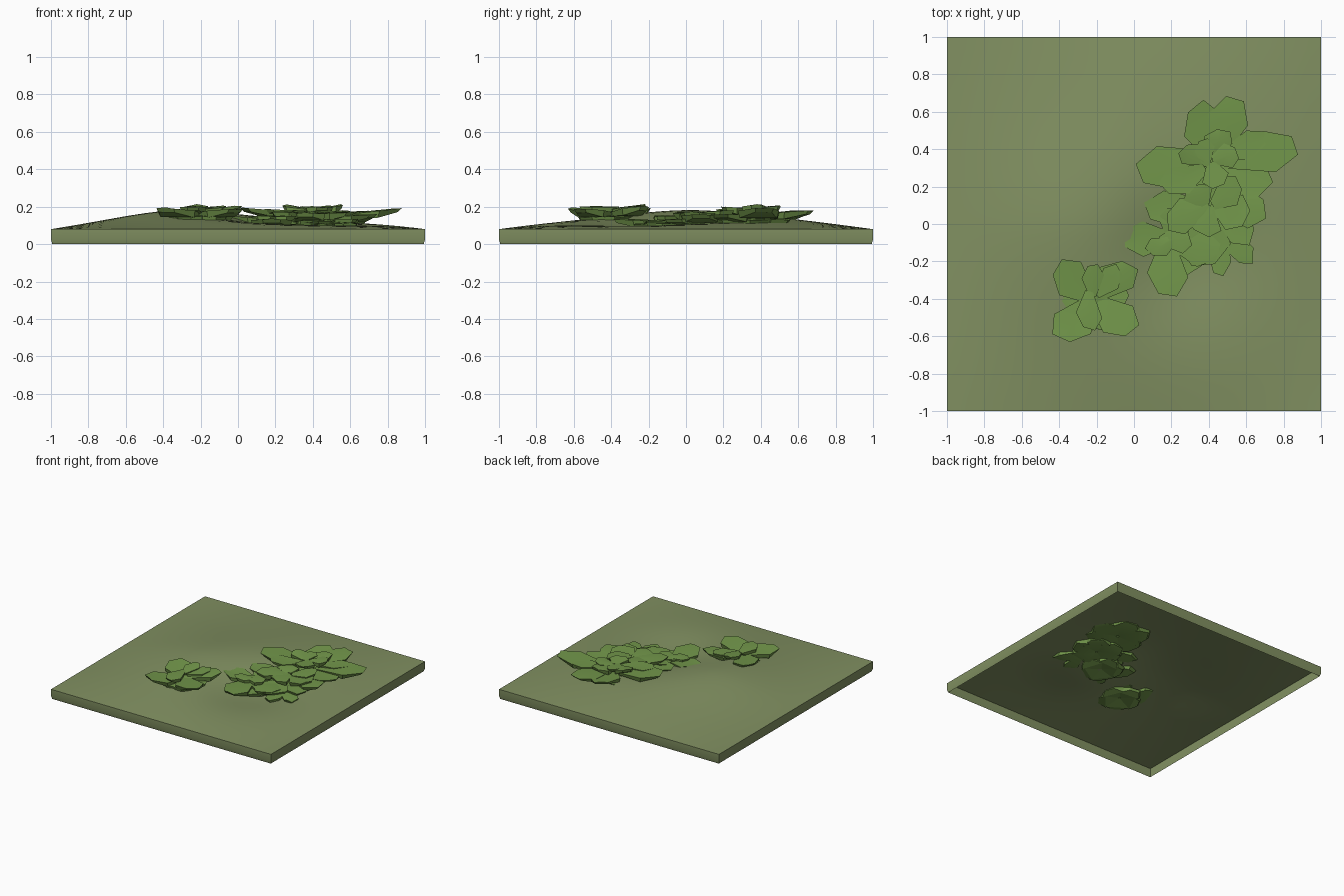
import bpy, bmesh, math, random
from mathutils import Vector

random.seed(4)


def material(name, color):
    m = bpy.data.materials.new(name)
    m.diffuse_color = (*color, 1)
    return m


SOIL = material("moss_ground", (0.22, 0.28, 0.12))
LEAF = material("leaf_green", (0.17, 0.31, 0.07))


def finish(name, bm, mat, angle):
    bmesh.ops.recalc_face_normals(bm, faces=bm.faces)
    me = bpy.data.meshes.new(name)
    bm.to_mesh(me)
    bm.free()
    ob = bpy.data.objects.new(name, me)
    bpy.context.collection.objects.link(ob)
    me.materials.append(mat)
    bpy.ops.object.select_all(action='DESELECT')
    ob.select_set(True)
    bpy.context.view_layer.objects.active = ob
    bpy.ops.object.shade_smooth_by_angle(angle=math.radians(angle))
    return ob


def height(x, y):
    def bump(cx, cy, r):
        return math.exp(-((x - cx) ** 2 + (y - cy) ** 2) / (2 * r * r))
    amp = 0.085 + 0.045 * bump(-0.4, -0.05, 0.4) - 0.10 * bump(0.3, -0.22, 0.29)
    fall = (1 - min(abs(x), 1) ** 1.6) * (1 - min(abs(y), 1) ** 1.6)
    return 0.08 + fall * amp


# gently rolling ground, open underneath, with a skirt round the edge
bm = bmesh.new()
bmesh.ops.create_grid(bm, x_segments=32, y_segments=32, size=1)
for v in bm.verts:
    v.co.z = height(v.co.x, v.co.y)
for z, scale in ((0.025, 1.0), (0.0, 0.993)):
    rim = [e for e in bm.edges if e.is_boundary]
    new = bmesh.ops.extrude_edge_only(bm, edges=rim)["geom"]
    for v in new:
        if isinstance(v, bmesh.types.BMVert):
            v.co = (v.co.x * scale, v.co.y * scale, z)
finish("ground_tile", bm, SOIL, 40)

PROFILE = [(0.0, 0.3), (0.64, 1.0), (1.0, 0.45)]


def add_leaf(bm, base, tip, width, thick=0.038):
    """Thick, blunt, slightly cupped and uneven leaf from base to tip."""
    base, tip = Vector(base), Vector(tip)
    axis = tip - base
    side = Vector((-axis.y, axis.x, 0)).normalized() * width / 2
    skew = random.uniform(-0.12, 0.12)
    rows = []
    for t, w in PROFILE:
        c = base + axis * t
        slip = axis * skew * (0.3 if t == 0 else 1) * (0.6 if t == 1 else 1)
        ridge = random.uniform(-0.006, 0.008)
        under = base + axis * (0.04 + 0.90 * t)
        under.z -= thick * (0.5 + 0.5 * math.sin(math.pi * t))
        loop = [c - side * w - slip, c + Vector((0, 0, ridge)), c + side * w + slip,
                under + side * w * 0.9 + slip, under - side * w * 0.9 - slip]
        rows.append([bm.verts.new(p) for p in loop])
    for a, b in zip(rows, rows[1:]):
        for i in range(5):
            j = (i + 1) % 5
            bm.faces.new((a[i], a[j], b[j], b[i]))
    bm.faces.new(rows[0])
    bm.faces.new(rows[-1][::-1])


def plant(name, leaves):
    bm = bmesh.new()
    for bx, by, zb, tx, ty, zt, w in leaves:
        add_leaf(bm, (bx, by, zb), (tx, ty, zt), w)
    return finish(name, bm, LEAF, 25)


def ring(cx, cy, z, r, n, phase, w, droop):
    """Low leaves tucked into the ground at the root."""
    out = []
    for i in range(n):
        a = phase + math.tau * i / n
        out.append((cx, cy, z, cx + r * math.cos(a), cy + r * math.sin(a), z + droop, w))
    return out


# small plant at front left
plant("small_rosette", [
    (-0.22, -0.40, 0.165, -0.41, -0.23, 0.192, 0.21),
    (-0.22, -0.40, 0.165, -0.02, -0.22, 0.200, 0.20),
    (-0.22, -0.40, 0.165, -0.01, -0.57, 0.188, 0.21),
    (-0.22, -0.40, 0.165, -0.39, -0.61, 0.190, 0.22),
    (-0.24, -0.36, 0.195, -0.24, -0.56, 0.200, 0.14),
    (-0.22, -0.39, 0.190, -0.22, -0.22, 0.208, 0.12),
    (-0.20, -0.38, 0.187, -0.08, -0.24, 0.203, 0.13),
] + ring(-0.2, -0.41, 0.155, 0.17, 5, 0.4, 0.19, -0.008))

# tall plant at back right
plant("back_rosette", [
    (0.42, 0.36, 0.150, 0.33, 0.63, 0.175, 0.22),
    (0.44, 0.36, 0.155, 0.54, 0.67, 0.180, 0.22),
    (0.48, 0.33, 0.150, 0.86, 0.42, 0.192, 0.23),
    (0.40, 0.36, 0.160, 0.03, 0.27, 0.193, 0.24),
    (0.45, 0.32, 0.145, 0.70, 0.18, 0.160, 0.26),
    (0.46, 0.36, 0.165, 0.70, 0.46, 0.178, 0.15),
    (0.38, 0.30, 0.178, 0.16, 0.19, 0.185, 0.17),
    (0.38, 0.33, 0.184, 0.26, 0.40, 0.205, 0.14),
    (0.40, 0.36, 0.184, 0.48, 0.50, 0.202, 0.15),
    (0.42, 0.34, 0.188, 0.55, 0.38, 0.208, 0.14),
    (0.39, 0.31, 0.192, 0.37, 0.45, 0.203, 0.11),
    (0.41, 0.33, 0.188, 0.45, 0.20, 0.200, 0.15),
] + ring(0.43, 0.32, 0.134, 0.24, 6, 0.3, 0.25, -0.004))

# middle plant
plant("middle_rosette", [
    (0.40, 0.10, 0.140, 0.07, 0.07, 0.152, 0.20),
    (0.42, 0.10, 0.140, 0.70, 0.08, 0.157, 0.22),
    (0.42, 0.10, 0.135, 0.63, -0.07, 0.135, 0.19),
    (0.40, 0.08, 0.130, 0.37, -0.22, 0.122, 0.27),
    (0.40, 0.10, 0.162, 0.18, 0.01, 0.172, 0.19),
    (0.40, 0.10, 0.160, 0.36, -0.05, 0.165, 0.20),
    (0.42, 0.12, 0.160, 0.60, 0.03, 0.168, 0.21),
    (0.42, 0.10, 0.165, 0.56, 0.22, 0.178, 0.17),
    (0.38, 0.10, 0.165, 0.32, 0.20, 0.176, 0.17),
    (0.48, -0.04, 0.110, 0.45, -0.27, 0.105, 0.12),
    (0.50, 0.00, 0.115, 0.60, -0.21, 0.108, 0.14),
] + ring(0.42, 0.06, 0.118, 0.20, 6, 0.9, 0.22, -0.004))

# low plant at front
plant("front_rosette", [
    (0.18, -0.08, 0.122, 0.18, -0.38, 0.132, 0.22),
    (0.22, -0.08, 0.128, -0.05, -0.08, 0.152, 0.19),
    (0.20, -0.10, 0.120, 0.45, -0.15, 0.128, 0.20),
    (0.14, -0.09, 0.145, 0.30, -0.08, 0.150, 0.15),
    (0.22, -0.08, 0.145, 0.08, -0.15, 0.152, 0.12),
    (0.20, -0.08, 0.137, 0.22, 0.08, 0.152, 0.17),
] + ring(0.24, -0.1, 0.106, 0.17, 5, 0.2, 0.2, -0.004))
